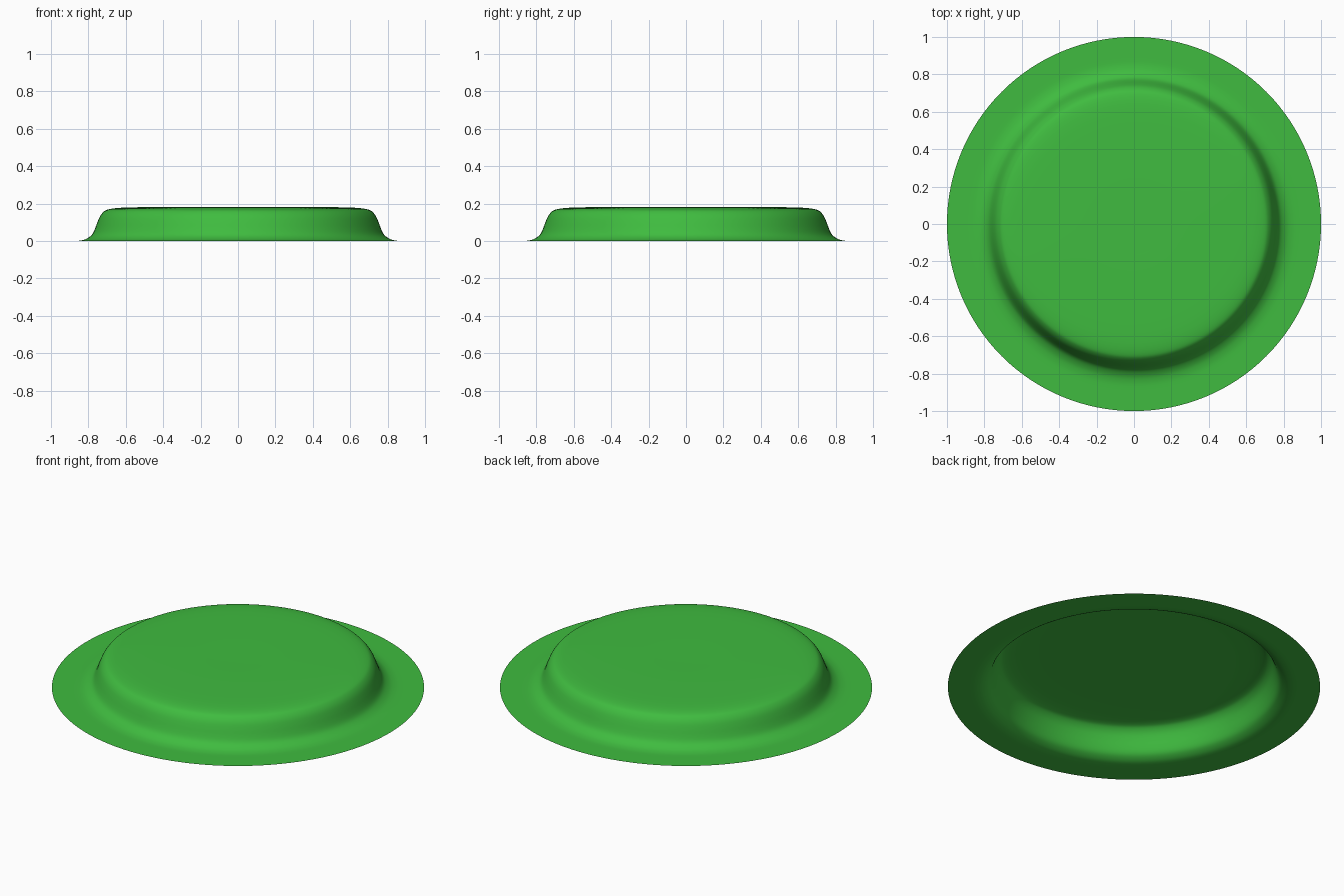
import bpy, bmesh, math
from mathutils import Vector

if "Cube" in bpy.data.objects:
    bpy.data.objects.remove(bpy.data.objects["Cube"])

# Profile of the thin sheet: (radius, height) from rim to centre
PROFILE = [(1.0, 0), (0.93, 0), (0.87, 0), (0.84, 0.003), (0.815, 0.010),
           (0.79, 0.025), (0.775, 0.043), (0.763, 0.070), (0.752, 0.100),
           (0.738, 0.132), (0.72, 0.155), (0.70, 0.167), (0.66, 0.175),
           (0.60, 0.179), (0.50, 0.181), (0.30, 0.182), (0.12, 0.182)]
SIDES = 128


def smooth(points, steps=3):
    """Catmull-Rom curve through the profile points."""
    p = [Vector(q) for q in points]
    p = [p[0]] + p + [p[-1]]
    out = []
    for a, b, c, d in zip(p, p[1:], p[2:], p[3:]):
        for i in range(steps):
            t = i / steps
            out.append(0.5 * (2 * b + (c - a) * t + (2 * a - 5 * b + 4 * c - d) * t * t
                              + (3 * b - a - 3 * c + d) * t ** 3))
    return out + [p[-1]]


# Raised disc, revolved as a single open sheet
bm = bmesh.new()
rings = []
for r, z in smooth(PROFILE):
    rings.append([bm.verts.new((r * math.cos(k * math.tau / SIDES),
                                r * math.sin(k * math.tau / SIDES), max(z, 0)))
                  for k in range(SIDES)])
for outer, inner in zip(rings, rings[1:]):
    for k in range(SIDES):
        n = (k + 1) % SIDES
        bm.faces.new((outer[k], outer[n], inner[n], inner[k]))
centre = bm.verts.new((0, 0, PROFILE[-1][1]))
for k in range(SIDES):
    bm.faces.new((rings[-1][k], rings[-1][(k + 1) % SIDES], centre))
for f in bm.faces:
    f.smooth = True
mesh = bpy.data.meshes.new("raised_disc")
bm.to_mesh(mesh)
bm.free()
disc = bpy.data.objects.new("raised_disc", mesh)
bpy.context.collection.objects.link(disc)

# Green finish
green = bpy.data.materials.new("green")
green.diffuse_color = (0.05, 0.50, 0.05, 1)
green.use_nodes = True
green.node_tree.nodes["Principled BSDF"].inputs["Base Color"].default_value = green.diffuse_color
mesh.materials.append(green)
